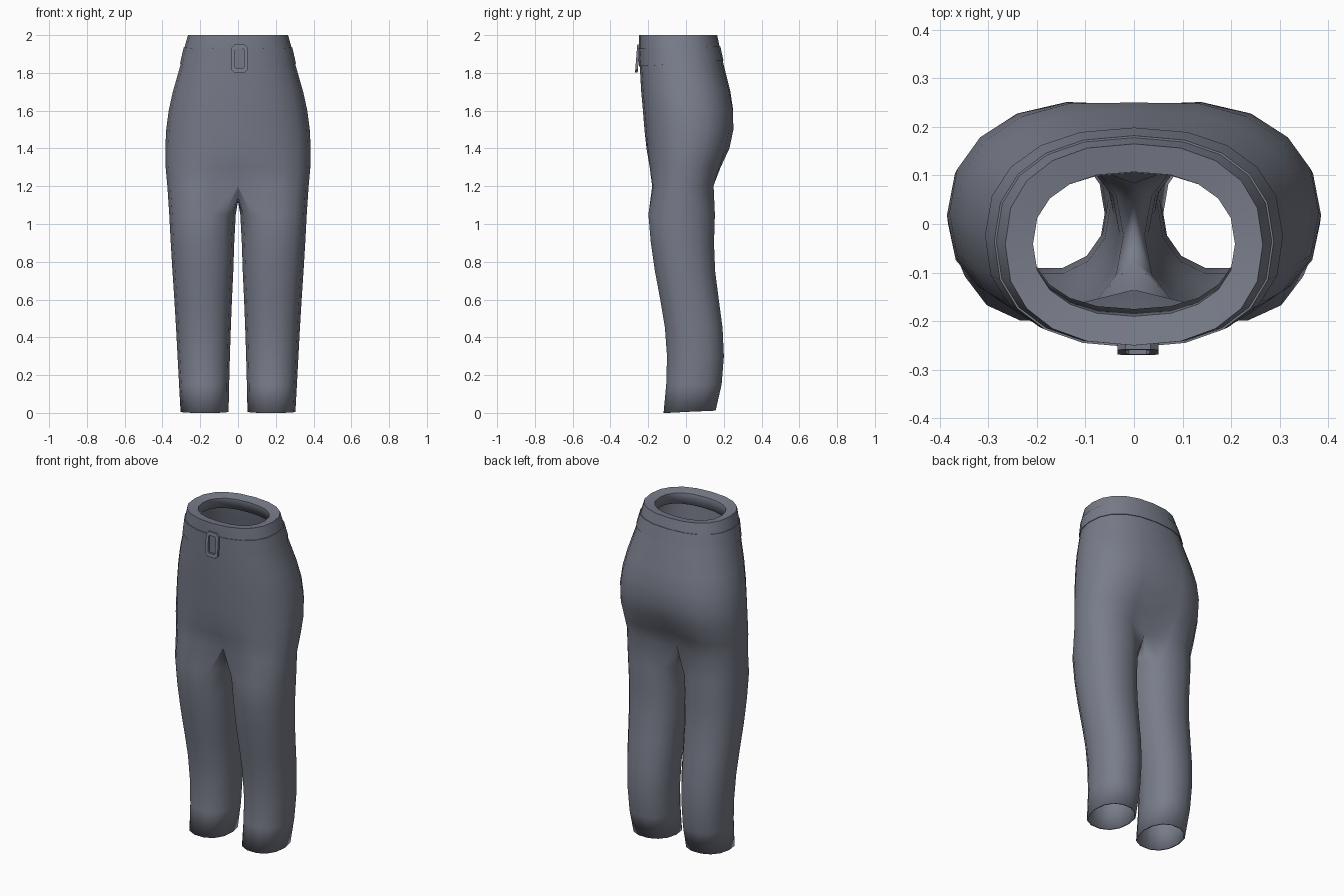
import bpy
import bmesh
from math import cos, sin, radians, copysign

default_cube = bpy.data.objects.get("Cube")
if default_cube:
    bpy.data.objects.remove(default_cube)

fabric = bpy.data.materials.new("slate_grey_fabric")
fabric.use_nodes = True
SLATE = (0.19, 0.205, 0.255, 1)
fabric.diffuse_color = SLATE
fabric.node_tree.nodes["Principled BSDF"].inputs["Base Color"].default_value = SLATE

ARC = 11    # points from front centre round the side to back centre
INNER = 3   # points along the inside of each leg

# height, half width, front, back, front centre dip, back centre dip
TORSO = [
    (2.0, .265, -.25, .165, 0, 0),
    (1.93, .285, -.25, .18, 0, 0),
    (1.84, .305, -.245, .2, 0, 0),
    (1.7, .345, -.237, .24, 0, .005),
    (1.6, .367, -.228, .262, 0, .012),
    (1.5, .38, -.22, .268, 0, .022),
    (1.4, .385, -.213, .25, .004, .035),
    (1.3, .383, -.207, .21, .02, .06),
    (1.2, .374, -.205, .178, .06, .085),
]
# height, inner side, outer side, front, back
LEG = [
    (1.05, .012, .364, -.203, .157),
    (.9, .02, .356, -.19, .152),
    (.75, .025, .347, -.168, .158),
    (.6, .032, .337, -.14, .177),
    (.45, .038, .328, -.115, .197),
    (.3, .043, .32, -.104, .204),
    (.15, .047, .312, -.108, .192),
    (0, .05, .304, -.122, .16),
]


def rounded(angle, power):
    """Point on a unit superellipse."""
    c, s = cos(angle), sin(angle)
    return copysign(abs(c) ** power, c), copysign(abs(s) ** power, s)


def torso_row(z):
    """Interpolate the torso measurements at a height."""
    for upper, lower in zip(TORSO, TORSO[1:]):
        if z >= lower[0]:
            t = (upper[0] - z) / (upper[0] - lower[0])
            return [a + (b - a) * t for a, b in zip(upper, lower)]
    return TORSO[-1]


def torso_arc(z, grow=0, tilt=0):
    """Half ring from front centre to back centre on the +x side."""
    points = []
    for i in range(ARC):
        angle = radians(-90 + 180 * i / (ARC - 1))
        x, y = rounded(angle, .86)
        height = z + tilt * y
        _, width, front, back, dip_f, dip_b = torso_row(height)
        middle, depth = (front + back) / 2, (back - front) / 2
        edge = min(i, ARC - 1 - i)
        pull = (1, .3, 0)[min(edge, 2)]
        dip = dip_f if i < ARC / 2 else -dip_b
        points.append((x * (width + grow), middle + y * (depth + grow) + dip * pull, height))
    return points


def leg_ring(z, inner, outer, front, back):
    """Closed leg ring, starting at its inner front corner."""
    count = ARC + INNER
    points = []
    for i in range(count):
        angle = radians((i - (ARC - 1) / 2) * 360 / count)
        x, y = rounded(angle, .9)
        points.append(((inner + outer) / 2 + x * (outer - inner) / 2,
                       (front + back) / 2 + y * (back - front) / 2,
                       z + (.006 * (1 + y) if z == 0 else 0)))
    return points


def bridge(bm, upper, lower, closed):
    count = len(upper)
    for i in range(count if closed else count - 1):
        j = (i + 1) % count
        bm.faces.new((upper[i], lower[i], lower[j], upper[j]))


def add_verts(bm, points):
    return [bm.verts.new(p) for p in points]


def finish(bm, name, mirror=False, thickness=0):
    """Turn a bmesh into a smooth object with its modifiers."""
    mesh = bpy.data.meshes.new(name)
    bmesh.ops.recalc_face_normals(bm, faces=bm.faces)
    bm.to_mesh(mesh)
    bm.free()
    obj = bpy.data.objects.new(name, mesh)
    bpy.context.collection.objects.link(obj)
    mesh.materials.append(fabric)
    if mirror:
        mod = obj.modifiers.new("Mirror", "MIRROR")
        mod.use_clip = True
    if thickness:
        mod = obj.modifiers.new("Cloth", "SOLIDIFY")
        mod.thickness = thickness
        mod.offset = -1
    bpy.ops.object.select_all(action="DESELECT")
    obj.select_set(True)
    bpy.context.view_layer.objects.active = obj
    bpy.ops.object.shade_smooth_by_angle(angle=radians(40))
    return obj


# Trousers: waist lip, torso, crotch seam and one leg, mirrored
bm = bmesh.new()
lip_low = add_verts(bm, torso_arc(1.93, -.075))
lip_top = add_verts(bm, torso_arc(1.99, -.06))
bridge(bm, lip_low, lip_top, False)
above = lip_top
for row in TORSO:
    ring = add_verts(bm, torso_arc(row[0]))
    bridge(bm, above, ring, False)
    above = ring
seam = add_verts(bm, [(0, .05, 1.14), (0, -.015, 1.12), (0, -.085, 1.14)])
above = above + seam
for row in LEG:
    ring = add_verts(bm, leg_ring(*row))
    bridge(bm, above, ring, True)
    above = ring
finish(bm, "trousers", mirror=True, thickness=.01)

# Belt: thin band standing just proud of the waist
bm = bmesh.new()
above = None
for z, grow, tilt in ((1.935, -.008, .005), (1.935, .004, .005),
                      (1.85, .004, .015), (1.85, -.008, .015)):
    ring = add_verts(bm, torso_arc(z, grow, tilt))
    if above:
        bridge(bm, above, ring, False)
    above = ring
finish(bm, "belt", mirror=True)


# Buckle: open frame with clipped corners, leaning out at the bottom
def frame_loop(bm, half_w, half_h, clip, y):
    corners = [(half_w, half_h - clip), (half_w - clip, half_h)]
    corners += [(-x, z) for x, z in reversed(corners)]
    corners += [(-x, -z) for x, z in corners]
    return add_verts(bm, [(.008 + x, y + z * .08, 1.875 + z) for x, z in corners])


bm = bmesh.new()
loops = [frame_loop(bm, .042, .074, .016, -.25),
         frame_loop(bm, .042, .074, .016, -.264),
         frame_loop(bm, .024, .052, .006, -.264),
         frame_loop(bm, .024, .052, .006, -.25)]
for first, second in zip(loops, loops[1:] + loops[:1]):
    bridge(bm, first, second, True)
finish(bm, "belt_buckle")
